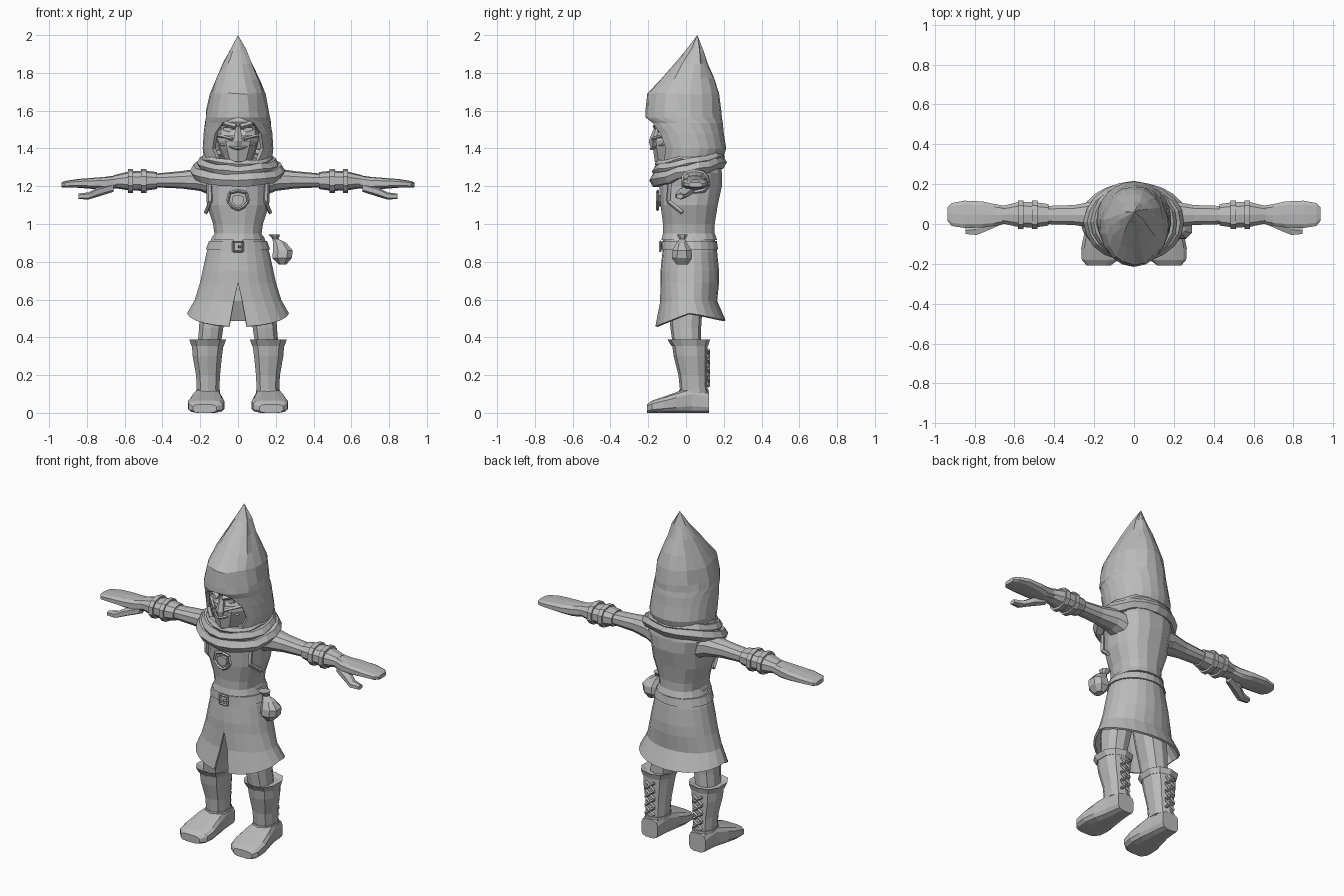
import bpy, bmesh, math, random
from mathutils import Vector

random.seed(4)
old = bpy.data.objects.get("Cube")
if old:
    bpy.data.objects.remove(old, do_unlink=True)

grey = bpy.data.materials.new("plain grey")
grey.use_nodes = True
tone = (0.5, 0.5, 0.5, 1)
grey.diffuse_color = tone
grey.node_tree.nodes["Principled BSDF"].inputs["Base Color"].default_value = tone


def finish(name, bm, mirror=False, shell=0):
    bmesh.ops.remove_doubles(bm, verts=bm.verts[:], dist=0.0005)
    bmesh.ops.recalc_face_normals(bm, faces=bm.faces[:])
    mesh = bpy.data.meshes.new(name)
    bm.to_mesh(mesh)
    bm.free()
    mesh.materials.append(grey)
    obj = bpy.data.objects.new(name, mesh)
    bpy.context.collection.objects.link(obj)
    if mirror:
        obj.modifiers.new("mirror", 'MIRROR')
    if shell:
        solid = obj.modifiers.new("shell", 'SOLIDIFY')
        solid.thickness, solid.offset = shell, -1
    return obj


def outline(n, power):
    """Closed rounded outline, scaled to touch -1 and 1."""
    pts = []
    for i in range(n):
        t = 2 * math.pi * (i + 0.5) / n
        c, s = math.cos(t), math.sin(t)
        pts.append((math.copysign(abs(c) ** (2 / power), c), math.copysign(abs(s) ** (2 / power), s)))
    mx, my = max(p[0] for p in pts), max(p[1] for p in pts)
    return [(u / mx, v / my) for u, v in pts]


def gapped(n, gap):
    """Outline open at the front by a half angle in degrees."""
    g = math.radians(gap)
    angles = [-math.pi / 2 + g + (2 * math.pi - 2 * g) * i / n for i in range(n + 1)]
    return [(math.cos(t), math.sin(t)) for t in angles]


def loft(name, rows, axis='z', n=12, power=2.4, mirror=False, shell=0, warp=None):
    """Skin through sections (t, a0, a1, b0, b1, optional front gap)."""
    place = {'x': lambda t, a, b: (t, a, b), 'y': lambda t, a, b: (a, t, b), 'z': lambda t, a, b: (a, b, t)}[axis]
    is_open = len(rows[0]) > 5
    bm = bmesh.new()
    rings = []
    for t, a0, a1, b0, b1, *gap in rows:
        pts = gapped(n, gap[0]) if is_open else outline(n, power)
        ring = []
        for u, v in pts:
            co = Vector(place(t, (a0 + a1) / 2 + u * (a1 - a0) / 2, (b0 + b1) / 2 + v * (b1 - b0) / 2))
            ring.append(bm.verts.new(warp(co) if warp else co))
        rings.append(ring)
    for r, s in zip(rings, rings[1:]):
        for i in range(n):
            j = i + 1 if is_open else (i + 1) % n
            bm.faces.new((r[i], r[j], s[j], s[i]))
    if not is_open:
        bm.faces.new(rings[0])
        bm.faces.new(rings[-1])
    return finish(name, bm, mirror, shell)


def sym(rows):
    return [(z, -w, w, *rest) for z, w, *rest in rows]


def bars(name, segments, radius, mirror=False):
    """Square rods between pairs of points."""
    bm = bmesh.new()
    for p, q in segments:
        p, q = Vector(p), Vector(q)
        made = bmesh.ops.create_cone(bm, cap_ends=True, segments=4, radius1=radius, radius2=radius, depth=(q - p).length)
        turn = (q - p).to_track_quat('Z', 'Y').to_matrix()
        for v in made['verts']:
            v.co = turn @ v.co + (p + q) / 2
    return finish(name, bm, mirror)


def plate(name, pts, y, depth, mirror=False):
    """Flat outline in x and z, thickened backwards."""
    bm = bmesh.new()
    face = bm.faces.new([bm.verts.new((x, y, z)) for x, z in pts])
    out = bmesh.ops.extrude_face_region(bm, geom=[face])
    for v in out['geom']:
        if isinstance(v, bmesh.types.BMVert):
            v.co.y += depth
    return finish(name, bm, mirror)


def roll(name, rx, ry, z, tilt, radius, n=20, sides=6):
    """Folded cloth ring, lower at the front."""
    bm = bmesh.new()
    rings = []
    for i in range(n):
        t = 2 * math.pi * i / n
        fat = radius * random.uniform(0.85, 1.1)
        lift = z + tilt * math.sin(t) + random.uniform(-0.006, 0.006)
        ring = []
        for k in range(sides):
            a = 2 * math.pi * k / sides
            out = fat * math.cos(a)
            ring.append(bm.verts.new(((rx + out) * math.cos(t), 0.01 + (ry + out) * math.sin(t), lift + fat * math.sin(a))))
        rings.append(ring)
    for i in range(n):
        r, s = rings[i], rings[(i + 1) % n]
        for k in range(sides):
            bm.faces.new((r[k], r[(k + 1) % sides], s[(k + 1) % sides], s[k]))
    return finish(name, bm)


# Pointed hood, open around the face
def crumple(co):
    if 1.6 < co.z < 1.95 and abs(co.x) > 0.01:
        co += Vector([random.uniform(-0.006, 0.006) for _ in range(3)])
    return co


loft("hood", sym([
    (2.0, 0, .06, .06, 0), (1.92, .045, 0, .09, 0), (1.85, .078, -.06, .115, 0), (1.77, .115, -.13, .15, 0),
    (1.69, .147, -.205, .175, 0), (1.6, .167, -.215, .187, 0), (1.565, .172, -.215, .19, 0),
    (1.535, .176, -.2, .195, 28), (1.48, .182, -.185, .2, 42), (1.4, .187, -.165, .213, 46),
    (1.33, .18, -.15, .19, 36)]), n=18, shell=0.02, warp=crumple)

# Head, cloth mask and eyes
loft("head", sym([(1.27, .06, -.1, .08), (1.33, .075, -.14, .1), (1.4, .1, -.15, .12), (1.47, .115, -.155, .12),
                  (1.5, .115, -.14, .12), (1.54, .115, -.16, .12), (1.6, .11, -.15, .12)]))
loft("mask", sym([(1.315, .05, -.145, .04), (1.33, .065, -.165, .04), (1.4, .095, -.175, .04),
                  (1.44, .105, -.18, .04), (1.465, .11, -.165, .04)]), n=10, power=2)
loft("nose", sym([(1.41, .02, -.19, -.12), (1.44, .024, -.197, -.12), (1.52, .012, -.165, -.12)]), n=6)
bars("brow", [((.012, -.165, 1.515), (.1, -.13, 1.54))], 0.014, True)
plate("eye", [(.025, 1.495), (.05, 1.487), (.08, 1.497), (.075, 1.512), (.045, 1.51)], -.15, 0.009, True)
bars("mask_fold", [((0, -.186, 1.4), (.09, -.12, 1.42)), ((.03, -.18, 1.45), (.11, -.1, 1.47))], 0.009, True)

# Neck scarf in loose rolls
roll("scarf_lower", .215, .165, 1.28, .045, .038)
roll("scarf_middle", .185, .16, 1.32, .04, .033)
roll("scarf_upper", .165, .15, 1.35, .03, .024)

# Tunic top and chest badge
loft("torso", sym([(.915, .14, -.13, .165), (.95, .125, -.122, .152), (1.0, .132, -.122, .152),
                   (1.1, .165, -.135, .168), (1.2, .168, -.142, .19), (1.27, .185, -.13, .19),
                   (1.34, .14, -.1, .18)]), n=16)
shield = [(0, 1.175), (.045, 1.165), (.055, 1.12), (.03, 1.09), (0, 1.075), (-.03, 1.09), (-.055, 1.12), (-.045, 1.165)]
rim = [(x, -.15, z) for x, z in shield]
bars("badge_rim", zip(rim, rim[1:] + rim[:1]), 0.008)
plate("badge", [(x * 0.6, 1.12 + (z - 1.12) * 0.6) for x, z in shield], -.155, 0.03)
bars("vest_edge", [((.15, -.085, 1.24), (.145, -.095, 1.12)), ((.145, -.095, 1.12), (.17, -.02, 1.06))], 0.012, True)


# Split skirt with a dipping hem
def hem(co):
    drop = min(1, max(0, (0.62 - co.z) / 0.09))
    side = (co.y - 0.02) / 0.19
    co.z -= drop * (0.075 * max(0, -side) + 0.04 * max(0, side))
    return co


loft("skirt", sym([(.935, .138, -.12, .15, 0), (.85, .168, -.125, .165, 0), (.75, .19, -.135, .175, 0),
                   (.69, .203, -.135, .175, 0), (.6, .23, -.138, .165, 6), (.53, .27, -.165, .21, 10)]),
     n=22, shell=0.012, warp=hem)
loft("belt", sym([(.865, .17, -.13, .17), (.91, .154, -.128, .163)]), n=22, power=2)
frame = [(x, -.136, z) for x, z in [(-.025, .855), (.025, .855), (.025, .908), (-.025, .908)]]
bars("buckle", list(zip(frame, frame[1:] + frame[:1])) + [((0, -.136, .88), (.025, -.136, .88))], 0.006)

# Belt pouch on the left hip
loft("pouch", [(.785, .215, .255, -.05, .01), (.82, .182, .285, -.075, .032), (.86, .185, .29, -.072, .03),
               (.9, .185, .255, -.05, .005), (.92, .183, .215, -.035, -.005), (.945, .16, .222, -.05, .01)], n=8)

# Legs
loft("leg", [(.3, .1, .22, -.06, .08), (.45, .078, .206, -.083, .08), (.6, .04, .2, -.09, .09),
             (.78, .005, .16, -.09, .1)], n=10, mirror=True)

# Boots with cuff, foot, sole and back lacing
loft("boot_shaft", [(.37, .075, .245, -.075, .115), (.3, .085, .24, -.065, .115), (.2, .095, .222, -.04, .112),
                    (.1, .1, .217, -.03, .115)], n=10, mirror=True)
loft("boot_cuff", [(.355, .075, .247, -.078, .117), (.388, .063, .258, -.098, .127), (.375, .09, .23, -.07, .1)],
     n=10, mirror=True)
loft("boot_ankle_band", [(.105, .095, .222, -.04, .12), (.125, .095, .222, -.037, .12)], n=10, mirror=True)
loft("boot_foot", [(.122, .105, .215, 0, .11), (.03, .095, .227, 0, .135), (-.05, .082, .25, 0, .11),
                   (-.12, .072, .265, 0, .085), (-.18, .08, .262, 0, .065), (-.207, .115, .238, 0, .045)],
     axis='y', n=12, power=3.5, mirror=True)
laces = []
for i in range(4):
    low = 0.14 + 0.05 * i
    laces += [((.13, .118, low), (.19, .118, low + .045)), ((.19, .118, low), (.13, .118, low + .045))]
bars("boot_laces", laces, 0.008, True)

# Arms, bracers and mitten hands
loft("arm", [(.12, -.03, .13, 1.14, 1.29), (.2, -.02, .115, 1.175, 1.295), (.3, -.005, .095, 1.188, 1.28),
             (.46, 0, .09, 1.195, 1.265)], axis='x', n=10, mirror=True)
loft("bracer", [(.43, -.008, .1, 1.185, 1.275), (.5, -.018, .11, 1.175, 1.283), (.58, -.015, .11, 1.178, 1.278),
                (.66, .003, .09, 1.192, 1.258)], axis='x', n=10, mirror=True)
for label, x in (("elbow", .485), ("wrist", .555)):
    loft(label + "_strap", [(x, -.025, .117, 1.165, 1.29), (x + .028, -.025, .117, 1.165, 1.29)], axis='x', n=10, mirror=True)
loft("hand", [(.64, .003, .09, 1.19, 1.258), (.7, -.01, .1, 1.18, 1.25), (.76, -.018, .113, 1.185, 1.245),
              (.85, -.02, .117, 1.192, 1.238), (.915, -.01, .105, 1.192, 1.228), (.935, .015, .085, 1.195, 1.22)],
     axis='x', n=10, power=3, mirror=True)
loft("thumb", [(.66, 0, .05, 1.17, 1.215), (.74, -.035, .03, 1.145, 1.195), (.79, -.055, 0, 1.13, 1.168),
               (.845, -.05, -.015, 1.132, 1.16)], axis='x', n=6, mirror=True)
